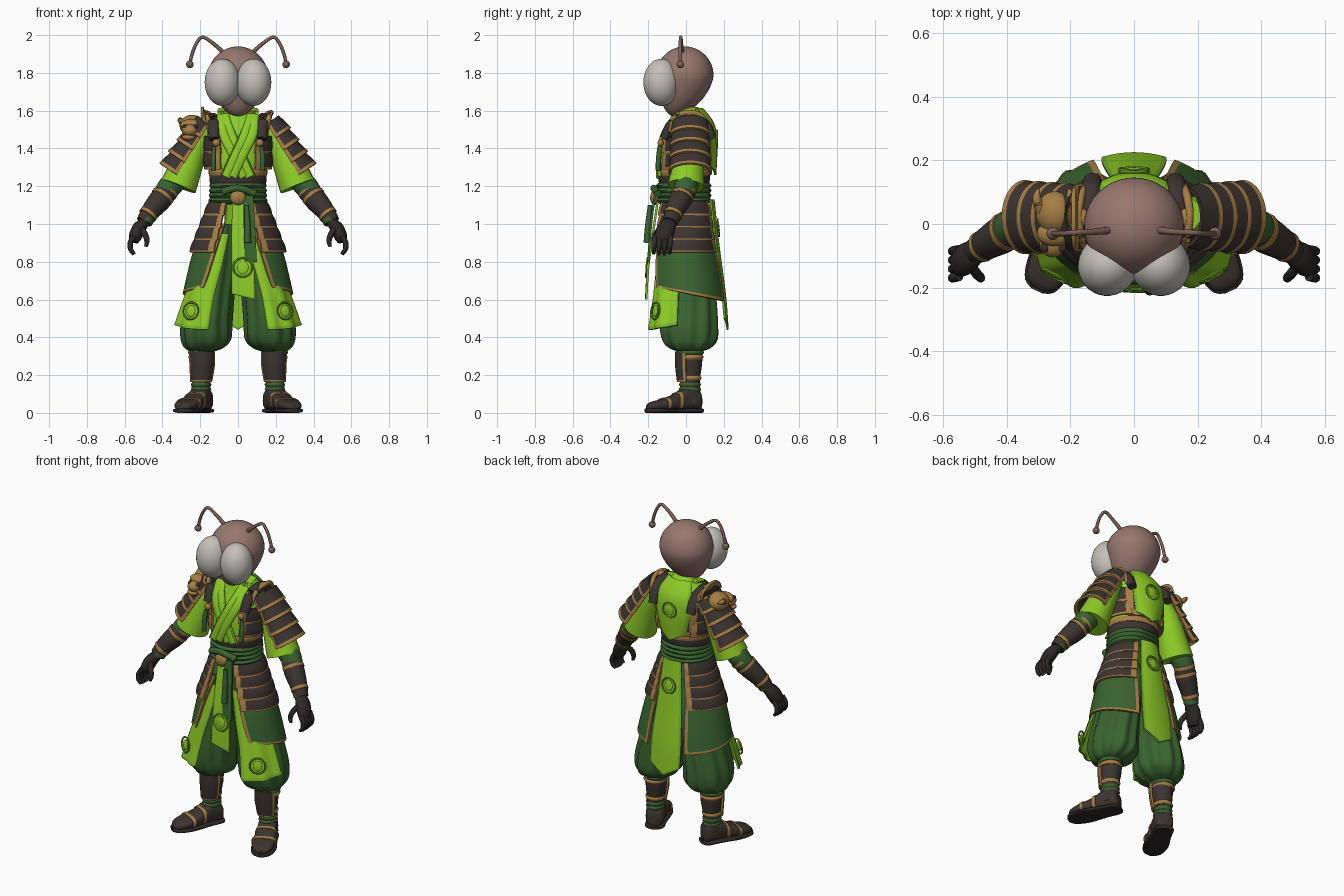
import bpy, bmesh
from math import sin, cos, pi, radians
from mathutils import Vector, Euler

if "Cube" in bpy.data.objects:
    bpy.data.objects.remove(bpy.data.objects["Cube"])

def material(name, r, g, b):
    m = bpy.data.materials.new(name)
    m.diffuse_color = (r, g, b, 1)
    m.use_nodes = True
    m.node_tree.nodes["Principled BSDF"].inputs["Base Color"].default_value = m.diffuse_color
    return m

SKIN = material("dusty rose", .31, .185, .155)
FEELER = material("feeler brown", .21, .12, .095)
EYE = material("eye grey", .55, .53, .48)
DARK = material("dark leather", .045, .034, .03)
BLACK = material("glove black", .026, .022, .021)
GOLD = material("old gold", .38, .21, .06)
LIME = material("bright green", .27, .6, .02)
OLIVE = material("leaf green", .19, .46, .02)
GREEN = material("dark green", .042, .125, .03)

def finish(name, bm, mats, thick=0):
    bmesh.ops.recalc_face_normals(bm, faces=bm.faces)
    me = bpy.data.meshes.new(name)
    bm.to_mesh(me)
    bm.free()
    for m in mats:
        me.materials.append(m)
    ob = bpy.data.objects.new(name, me)
    bpy.context.collection.objects.link(ob)
    if thick:
        mod = ob.modifiers.new("thickness", 'SOLIDIFY')
        mod.thickness, mod.offset = thick, 0
        dg = bpy.context.evaluated_depsgraph_get()
        new = bpy.data.meshes.new_from_object(ob.evaluated_get(dg))
        ob.modifiers.clear()
        ob.data = new
    ob.data.shade_smooth()
    ob.data.set_sharp_from_angle(angle=radians(42))
    return ob

def build(name, f, us, vs, mats, rule=None, thick=0, wrap=False):
    """Grid surface f(u, v); rule(u, v) picks the material of each face."""
    bm = bmesh.new()
    rows = [[bm.verts.new(f(u, v)) for u in us] for v in vs]
    n = len(us)
    for j in range(len(vs) - 1):
        for i in range(n if wrap else n - 1):
            k = (i + 1) % n
            fc = bm.faces.new((rows[j][i], rows[j][k], rows[j + 1][k], rows[j + 1][i]))
            if rule:
                fc.material_index = rule((us[i] + us[k]) / 2, (vs[j] + vs[j + 1]) / 2)
    if wrap:
        bm.faces.new(rows[0])
        bm.faces.new(rows[-1])
    return finish(name, bm, mats, thick)

def steps(n, t=0):
    mid = [t + (1 - 2 * t) * i / n for i in range(n + 1)]
    return [0] + mid + [1] if t else mid

def ring(n):
    return [i / n for i in range(n)]

def spline(p, t):
    """Catmull-Rom through a list of tuples."""
    x = min(max(t, 0), 1) * (len(p) - 1)
    i = min(int(x), len(p) - 2)
    x -= i
    a, b, c, d = p[max(i - 1, 0)], p[i], p[i + 1], p[min(i + 2, len(p) - 1)]
    return [.5 * (2 * B + (C - A) * x + (2 * A - 5 * B + 4 * C - D) * x * x + (3 * B - A - 3 * C + D) * x ** 3)
            for A, B, C, D in zip(a, b, c, d)]

def loft(name, p, mat, s=1, fold=0, k=0, n=32, m=20):
    """Stack of ellipses (x, y, z, rx, ry), optionally pleated."""
    def f(u, v):
        x, y, z, rx, ry = spline(p, v)
        a = 2 * pi * u
        g = 1 + fold * sin(k * a + 3 * v)
        return (s * (x + rx * g * cos(a)), y + ry * g * sin(a), z)
    return build(name, f, ring(n), steps(m), [mat], wrap=True)

def tube(name, p, mat, s=1, flat=1, n=16, m=16):
    """Tube along (x, y, z, r); flat scales the depth of its section."""
    def f(u, v):
        c = spline(p, v)
        d = (Vector(spline(p, v + .01)[:3]) - Vector(spline(p, v - .01)[:3])).normalized()
        a = d.cross(Vector((0, 1, 0) if abs(d.y) < .9 else (0, 0, 1))).normalized()
        q = Vector(c[:3]) + c[3] * (cos(2 * pi * u) * a + flat * sin(2 * pi * u) * a.cross(d))
        return (s * q.x, q.y, q.z)
    return build(name, f, ring(n), steps(m), [mat], wrap=True)

def shell(name, a0, a1, p, mats, s=1, t=(.04, .12), tilt=0, thick=.012, skew=0, wave=0):
    """Curved plate round a vertical axis from rows (x, y, z, rx, ry), trimmed at its edges."""
    def f(u, v):
        x, y, z, rx, ry = spline(p, v)
        a = radians(a0 + skew * v + (a1 - a0 - skew * v) * u)
        g = 1 + wave * v * sin(14 * u)
        return (s * (x + rx * g * cos(a)), y + ry * g * sin(a), z - tilt * v * sin(a))
    return build(name, f, steps(22, t[0]), steps(6, t[1]), mats,
                 lambda u, v: int(u < t[0] or u > 1 - t[0] or v > 1 - t[1]), thick)

def panel(name, p, mats, tip=0, bow=0, t=.1, slant=0):
    """Hanging cloth from rows (x_left, x_right, y, z)."""
    def f(u, v):
        l, r, y, z = spline(p, v)
        w = abs(2 * u - 1)
        return (l + (r - l) * u, y - bow * w * w, z - v ** 3 * (tip * (1 - w) + slant * u))
    return build(name, f, steps(8, t), steps(12, .03), mats,
                 lambda u, v: int(u < t or u > 1 - t or v > .97), .012)

def ball(name, loc, size, mat, rot=(0, 0, 0)):
    bm = bmesh.new()
    bmesh.ops.create_uvsphere(bm, u_segments=32, v_segments=20, radius=1)
    for v in bm.verts:
        v.co = Vector(loc) + Euler(rot).to_matrix() @ Vector([a * b for a, b in zip(v.co, size)])
    return finish(name, bm, [mat])

def emblem(name, loc, rot, r=.045):
    ball(name + "_disc", loc, (r * .6, .006, r * .7), LIME, rot)
    bpy.ops.mesh.primitive_torus_add(location=loc, rotation=(Euler(rot).to_matrix() @ Euler((pi / 2, 0, 0)).to_matrix()).to_euler(),
                                     major_radius=r, minor_radius=.005, major_segments=24, minor_segments=6)
    bpy.context.object.name = name + "_ring"
    bpy.context.object.data.materials.append(OLIVE)

# Head: round skull tapering forward to the chin
def head(u, v):
    a, b = 2 * pi * u, pi * (.01 + .98 * v)
    d = max(0, -cos(b))
    r = sin(b) * (1 - .2 * d)
    return (.157 * r * cos(a), -.006 - .05 * d * d + .152 * r * sin(a), 1.785 + cos(b) * (.155 if d == 0 else .215))
build("head", head, ring(40), steps(30), [SKIN], wrap=True)

# Torso, neck and belt
loft("robe_torso", [(0, -.01, 1.1, .13, .12), (0, -.01, 1.25, .145, .13), (0, 0, 1.42, .17, .128),
                    (0, .02, 1.53, .15, .105), (0, .015, 1.59, .085, .08), (0, 0, 1.62, .065, .06)], LIME)
loft("waist_plate", [(0, -.01, 1.2, .145, .13), (0, -.01, 1.24, .152, .137), (0, -.01, 1.27, .15, .135)], DARK)
loft("waist_trim", [(0, -.01, 1.258, .153, .14), (0, -.01, 1.275, .157, .142), (0, -.01, 1.292, .153, .138)], GOLD, m=6)
for i in range(4):
    z = 1.125 + .026 * i
    loft("belt_wrap", [(0, -.01, z - .018, .142, .13), (0, -.012, z, .157 - .002 * i, .147), (0, -.01, z + .018, .142, .13)], GREEN, m=8)
ball("belt_knot", (0, -.165, 1.14), (.042, .025, .04), GOLD)
tube("belt_tie", [(-.08, -.15, 1.17, .02), (0, -.17, 1.19, .018), (.09, -.15, 1.16, .02)], GREEN)

# Cloth hanging front and back
panel("back_cape", [(-.08, .08, .085, 1.61), (-.11, .11, .145, 1.53), (-.11, .11, .16, 1.42), (-.085, .085, .155, 1.31)], [LIME, OLIVE], tip=.05, bow=.035, t=.07)
panel("back_tail", [(-.06, .06, .145, 1.13), (-.08, .08, .17, .9), (-.1, .1, .205, .65), (-.1, .1, .22, .5)], [LIME, OLIVE], tip=.06, bow=.015, t=.07)
panel("front_tail", [(-.03, .05, -.15, 1.12), (-.035, .065, -.175, .95), (-.035, .085, -.2, .78), (-.035, .09, -.21, .63)], [LIME, OLIVE], slant=.03, t=.07)
panel("front_sash", [(.03, .08, -.165, 1.15), (.03, .09, -.185, 1), (.035, .1, -.2, .8)], [GREEN, GREEN])
tube("sash_tassel", [(.045, -.19, 1.1, .012), (.05, -.2, 1.0, .016), (.05, -.207, .9, .018)], GREEN)
emblem("back_emblem", (0, .164, 1.45), (0, 0, 0))
emblem("tail_emblem", (0, .172, .98), (.1, 0, 0))
emblem("front_emblem", (.025, -.209, .77), (-.08, 0, 0), .05)

for s in (-1, 1):
    side = "left_" if s > 0 else "right_"
    def P(name): return side + name
    # Eyes and antennae
    ball(P("eye"), (s * .082, -.13, 1.75), (.094, .097, .125), EYE, (0, 0, s * .5))
    tube(P("antenna"), [(.08, -.02, 1.91, .012), (.13, -.025, 1.955, .01), (.185, -.027, 1.989, .009), (.215, -.03, 1.965, .009),
                        (.24, -.03, 1.91, .009), (.255, -.03, 1.85, .009)], FEELER, s, n=10, m=24)
    ball(P("antenna_tip"), (s * .255, -.03, 1.845), (.02, .02, .02), FEELER)
    # Crossed lapels
    o = .008 * (s > 0)
    for dx, top, mat in ((0, 0, LIME), (.035, .012, LIME), (-.026, -.015, OLIVE)):
        w = .026 if mat is LIME else .005
        tube(P("lapel"), [(.07 + top, .03, 1.605, w), (.072 + top, -.05, 1.575, w), (.042 + dx, -.112 - o, 1.48, w),
                          (-.015 + dx, -.138 - o, 1.36, w), (-.065 + dx, -.14 - o, 1.25, w)], mat, s, .45 if mat is LIME else 1.6)
    # Chest armour with knobs and tassels
    for z in (1.29, 1.375):
        shell(P("chest_plate"), -59, 52, [(0, 0, z + .09, .176, .135), (0, 0, z + .04, .18, .143), (0, 0, z, .172, .145)], [DARK, GOLD], s, t=(.11, .2))
    ball(P("chest_knob"), (s * .115, -.135, 1.43), (.02, .015, .02), GOLD)
    tube(P("chest_tassel"), [(.125, -.138, 1.41, .009), (.13, -.145, 1.35, .014), (.13, -.148, 1.28, .012)], GREEN, s)
    shell(P("back_plate"), 38, 82, [(0, .01, 1.56, .14, .115), (0, .01, 1.43, .17, .14), (0, 0, 1.29, .15, .14)], [DARK, GOLD], s, t=(.3, .15))
    # Shoulder yoke strap beside the neck
    tube(P("yoke"), [(.125, -.115, 1.45, .03), (.13, -.07, 1.535, .034), (.135, .02, 1.56, .036), (.135, .1, 1.53, .034), (.13, .14, 1.45, .028)], DARK, s, .8)
    ball(P("yoke_boss"), (s * .165, .02, 1.585), (.022, .03, .015), GOLD)
    # Sleeve, forearm and bracer
    tube(P("sleeve"), [(.17, .03, 1.51, .05), (.225, .025, 1.42, .07), (.275, .01, 1.3, .086), (.315, 0, 1.2, .097)], LIME, s, n=28)
    tube(P("elbow_cloth"), [(.32, .0, 1.24, .06), (.36, .0, 1.2, .062), (.395, -.015, 1.155, .056)], GREEN, s)
    tube(P("bracer"), [(.365, 0, 1.185, .055), (.41, -.03, 1.13, .06), (.46, -.06, 1.07, .051), (.5, -.085, 1.01, .04)], DARK, s, n=20)
    for c in ((.375, -.005, 1.175, .06), (.4, -.022, 1.145, .062), (.475, -.069, 1.05, .05)):
        d = Vector((.55, -.33, -.75)) * .009
        tube(P("bracer_band"), [(c[0] - d.x, c[1] - d.y, c[2] - d.z, c[3]), (c[0] + d.x, c[1] + d.y, c[2] + d.z, c[3])], GOLD, s, m=2, n=24)
    tube(P("wrist_wrap"), [(.482, -.075, 1.035, .044), (.495, -.083, 1.01, .042)], GREEN, s, m=4)
    # Hand
    tube(P("palm"), [(.495, -.085, 1.01, .028), (.525, -.105, .975, .036), (.545, -.122, .93, .034), (.55, -.127, .905, .024)], BLACK, s, 1.35)
    for i in range(4):
        y = -.165 + .028 * i
        tube(P("finger"), [(.55, y, .935, .015), (.57, y - .004, .9, .015), (.568, y - .006, .865, .013), (.55, y - .006, .835 + .006 * abs(i - 1.5), .009)], BLACK, s, n=10, m=10)
    tube(P("thumb"), [(.515, -.13, .98, .017), (.492, -.16, .945, .016), (.482, -.17, .91, .014), (.488, -.172, .88, .009)], BLACK, s, n=10, m=10)
    # Overlapping shoulder plates along the upper arm
    ax, nn = Vector((.55, 0, -.835)), Vector((.835, 0, .55))
    for i in range(4):
        def plate(u, v, i=i):
            a = radians(-105 + 210 * u)
            q = Vector((.165, .022, 1.54)) + ax * (.077 * i + .09 * v) + nn * (.056 + .003 * i + .02 * v) * cos(a)
            return (s * q.x, q.y + (.088 + .003 * i + .014 * v) * sin(a), q.z)
        build(P("shoulder_plate"), plate, steps(20, .07), steps(5, .2), [DARK, GOLD],
              lambda u, v: int(u < .07 or u > .93 or v > .8), .012)
    tube(P("shoulder_rim"), [(.15, -.085, 1.49, .013), (.165, -.05, 1.57, .013), (.175, .03, 1.59, .013), (.165, .095, 1.56, .013), (.15, .125, 1.47, .013)], GOLD, s)
    # Lamellar hip tiers over the trimmed skirt
    for i in range(4):
        z, r = 1.125 - .065 * i, .143 + .025 * i
        shell(P("hip_tier"), -66 + 2 * i, 64, [(0, -.005, z, r, .13 + .009 * i), (0, -.005, z - .04, r + .024, .145 + .009 * i),
                                       (0, -.005, z - .08, r + .034, .152 + .009 * i)], [DARK, GOLD], s, t=(.07, .14))
    shell(P("skirt"), -66, 64, [(0, 0, 1.0, .17, .13), (0, .0, .86, .23, .17), (0, .005, .74, .262, .195), (0, .01, .63, .287, .208)],
          [GREEN, GOLD], s, t=(.04, .06), tilt=.042, skew=15)
    # Bright thigh cloth and baggy trousers
    shell(P("thigh_cloth"), -112, -12, [(.08, 0, .95, .08, .125), (.115, 0, .78, .1, .15), (.15, -.005, .63, .125, .16), (.165, -.005, .47, .165, .185)],
          [LIME, OLIVE], s, t=(.04, .05), tilt=-.03, skew=20, wave=.04)
    emblem(P("thigh_emblem"), (s * .25, -.163, .54), (-.12, 0, s * .5))
    loft(P("trouser"), [(.08, 0, 1.0, .09, .1), (.1, .01, .85, .11, .125), (.135, .015, .65, .115, .14), (.165, .015, .48, .13, .153),
                        (.17, .02, .39, .128, .145), (.18, .02, .345, .1, .11), (.19, .02, .325, .06, .06)], GREEN, s, .05, 10, 66, 36)
    # Shin, guard and wraps
    loft(P("shin"), [(.19, .02, .36, .06, .064), (.19, .022, .27, .06, .064), (.195, .022, .18, .05, .053), (.2, .022, .1, .046, .055), (.2, .02, .05, .05, .06)], DARK, s)
    shell(P("shin_guard"), -165, -15, [(.19, .018, .325, .066, .07), (.19, .018, .25, .064, .07), (.195, .018, .165, .054, .06)], [DARK, GOLD], s, t=(.09, .08))
    for z, r, mat in ((.32, .07, GREEN), (.295, .068, GOLD), (.15, .054, GREEN), (.125, .054, GREEN), (.185, .057, GOLD)):
        loft(P("leg_wrap"), [(.195, .021, z - .012, r - .006, r - .002), (.195, .021, z, r, r + .004), (.195, .021, z + .012, r - .006, r - .002)], mat, s, m=6)
    # Sandal shoe, turned outward
    fw, sd = Vector((.43, -.9, 0)), Vector((.9, .43, 0))
    def shoe(p, z0):
        def f(u, v):
            l, w, h = spline(p, v)
            c, e = cos(2 * pi * u), sin(2 * pi * u)
            q = Vector((.195, .02, 0)) + fw * l + sd * w * (abs(c) ** .7 * (1 if c > 0 else -1))
            return (s * q.x, q.y, z0 + h * (.5 + .5 * (abs(e) ** .6 * (1 if e > 0 else -1))))
        return f
    build(P("shoe"), shoe([(-.06, .02, .06), (-.045, .05, .1), (.02, .054, .12), (.09, .058, .08), (.16, .066, .055), (.225, .05, .038), (.248, .02, .02)], .018),
          ring(28), steps(20), [DARK], wrap=True)
    build(P("sole"), shoe([(-.068, .02, .024), (-.05, .054, .024), (.04, .06, .024), (.15, .073, .024), (.232, .055, .024), (.256, .02, .024)], 0),
          ring(28), steps(18), [BLACK], wrap=True)
    for l, w, h in ((.075, .062, .094), (.15, .071, .064)):
        build(P("shoe_strap"), shoe([(l - .009, w, h), (l + .009, w, h - .005)], .018), ring(28), steps(2), [GOLD], wrap=True)

# Skull ornament and upright guard on the right shoulder
ball("skull_cranium", (-.25, .035, 1.525), (.06, .068, .052), GOLD, (0, -.4, 0))
ball("skull_brow", (-.25, -.03, 1.525), (.056, .04, .03), GOLD)
ball("skull_snout", (-.255, -.06, 1.495), (.042, .045, .034), GOLD)
ball("skull_jaw", (-.262, -.065, 1.458), (.036, .035, .017), GOLD)
for dx in (-.028, .025):
    ball("skull_socket", (-.25 + dx, -.068, 1.515), (.013, .022, .012), DARK)
    tube("skull_horn", [(-.25 + 1.5 * dx, .04, 1.535, .018), (-.25 + 2.0 * dx, .08, 1.55, .014), (-.25 + 1.8 * dx, .11, 1.55, .005)], GOLD)
build("shoulder_guard", lambda u, v: (-.15 - .04 * v, .02 + .1 * cos(pi * u), 1.51 + .11 * v * (.35 + .65 * sin(pi * u))),
      steps(14, .1), steps(5, .25), [DARK, GOLD], lambda u, v: int(u < .1 or u > .9 or v > .75), .014)
